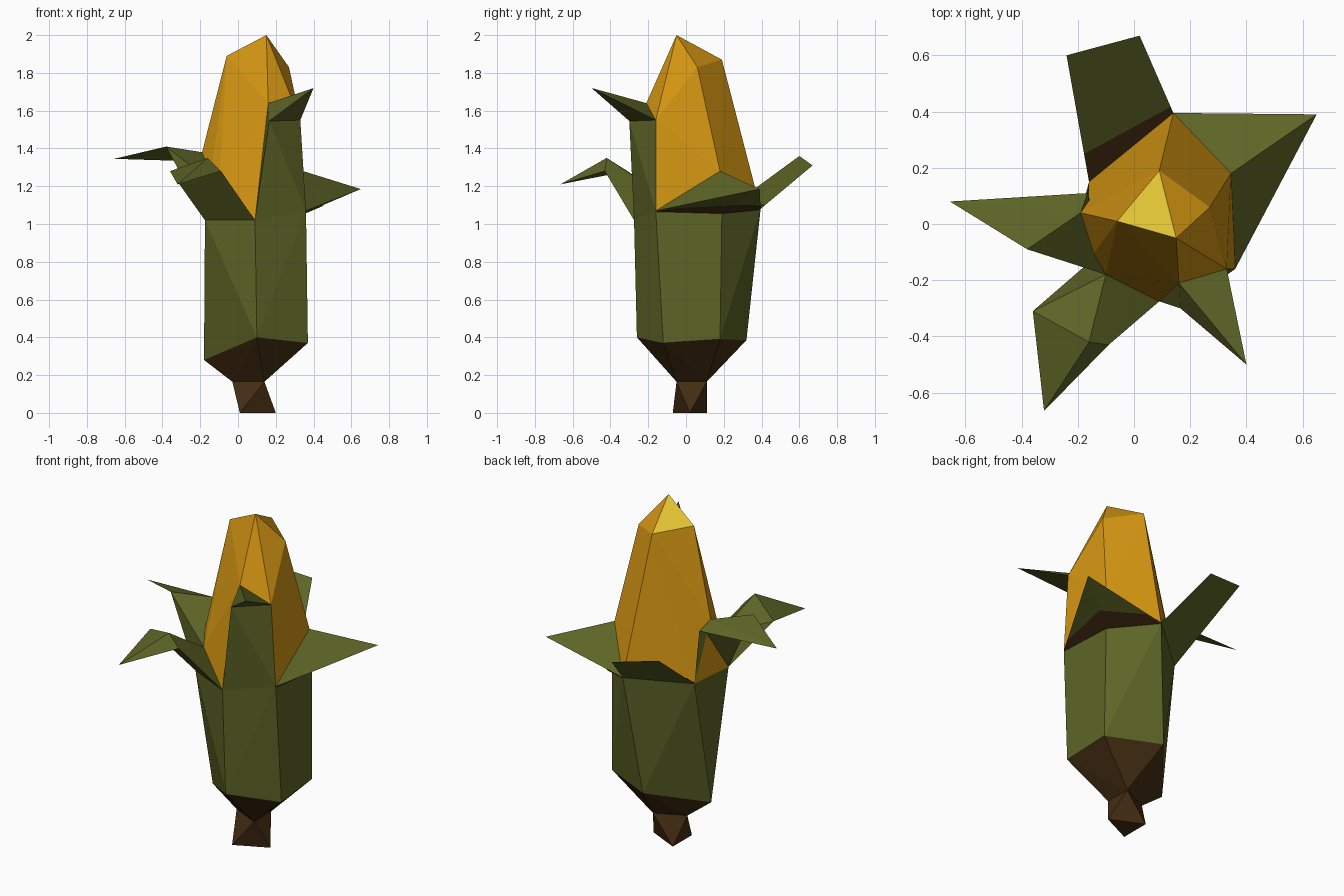
import bpy, bmesh
from mathutils import Vector as V

if "Cube" in bpy.data.objects:
    bpy.data.objects.remove(bpy.data.objects["Cube"])


def material(name, rgb):
    m = bpy.data.materials.new(name)
    m.diffuse_color = (*rgb, 1)
    m.use_nodes = True
    m.node_tree.nodes["Principled BSDF"].inputs["Base Color"].default_value = m.diffuse_color
    return m


GREEN = material("husk green", (0.107, 0.127, 0.019))
BROWN = material("dry brown", (0.058, 0.026, 0.006))
ORANGE = material("kernel orange", (0.65, 0.30, 0.006))
YELLOW = material("tip yellow", (0.76, 0.55, 0.035))


def finish(name, bm, mats):
    me = bpy.data.meshes.new(name)
    bm.to_mesh(me)
    bm.free()
    for m in mats:
        me.materials.append(m)
    ob = bpy.data.objects.new(name, me)
    bpy.context.collection.objects.link(ob)
    return ob


def faceted(name, groups, mats, rule=None):
    """One object made of faceted solids, each the hull of a few corners."""
    bm = bmesh.new()
    for pts in groups:
        vs = [bm.verts.new(p) for p in pts]
        r = bmesh.ops.convex_hull(bm, input=vs)
        junk = {v for v in r["geom_interior"] + r["geom_unused"]
                if isinstance(v, bmesh.types.BMVert)}
        bmesh.ops.delete(bm, geom=list(junk), context='VERTS')
    bmesh.ops.recalc_face_normals(bm, faces=bm.faces[:])
    bm.normal_update()
    if rule:
        for f in bm.faces:
            f.material_index = rule(f)
    return finish(name, bm, mats)


def sheet(name, pts, mat, shift=0.0):
    bm = bmesh.new()
    bm.faces.new([bm.verts.new(V(p) + V((0, 0, shift))) for p in pts])
    return finish(name, bm, [mat])


def mix(a, b, t):
    return V(a).lerp(V(b), t)


# Shared corners: stalk, husk bottom ring, husk rim
stalk_low = [(0.01, -0.07, 0), (0.20, 0.02, 0), (0.01, 0.11, 0)]
stalk_top = [(0.14, -0.05, 0.165), (0.14, 0.11, 0.165), (-0.03, 0.03, 0.165)]
ring = [(0.10, -0.26, 0.40), (0.37, -0.12, 0.37), (0.36, 0.18, 0.39),
        (0.06, 0.32, 0.385), (-0.18, 0.02, 0.28)]
front = (0.09, -0.275, 1.02)
right_f = (0.36, -0.16, 1.07)
right_b = (0.355, 0.19, 1.06)
back = (0.14, 0.395, 1.08)
left_b = (-0.16, 0.15, 1.03)
left_f = (-0.175, -0.15, 1.02)
rim = [front, right_f, right_b, back, left_b, left_f]

# Corners where leaves meet the cob
cob_l = (-0.19, 0.04, 1.38)
cob_fl = (-0.10, -0.18, 1.19)
cob_fr = (0.16, -0.21, 1.64)
cob_r = (0.345, 0.18, 1.28)
panel_l, panel_r = (0.165, -0.30, 1.545), (0.33, -0.16, 1.55)

# Stalk, base and husk body
faceted("stalk", [stalk_low + stalk_top], [BROWN])
faceted("husk_base", [stalk_top + ring], [BROWN])
faceted("husk", [ring + rim], [GREEN])

# Cob with one bright facet on top
crown = [(0.15, -0.05, 2.0), (-0.06, 0.01, 1.89), (0.27, 0.06, 1.83), (0.09, 0.19, 1.87)]
faceted("cob", [rim + crown + [cob_l, cob_fl, cob_fr, cob_r, panel_r]], [ORANGE, YELLOW],
        lambda f: int(f.normal.z > 0.78 and f.calc_center_median().z > 1.85))

# Tall front right leaf with a bent tip
tip = (0.40, -0.50, 1.72)
faceted("front_right_leaf", [[front, right_f, panel_l, panel_r, cob_fr],
                             [panel_l, panel_r, cob_fr, tip]], [GREEN])

# Front left leaf, folded down at its tip
fold = [(-0.36, -0.31, 1.28), (-0.09, -0.43, 1.28), (-0.16, -0.42, 1.35)]
faceted("front_left_leaf", [[left_f, front, cob_fl] + fold,
                            fold + [(-0.32, -0.665, 1.21)]], [GREEN])

# Left leaf
side, bend, tip = (-0.165, 0.11, 1.33), (-0.38, -0.09, 1.41), (-0.655, 0.08, 1.345)
faceted("left_leaf", [[left_b, left_f, side, cob_l, cob_fl],
                      [side, left_f, bend, cob_l, cob_fl],
                      [side, bend, tip, cob_l]], [GREEN])

# Right leaf
tip = (0.65, 0.39, 1.185)
faceted("right_leaf", [[right_f, right_b, back, cob_r, tip]], [GREEN])
sheet("right_leaf_stain", [right_f, mix(right_f, tip, 0.15), mix(right_b, tip, 0.35),
                           mix(back, tip, 0.2), back, right_b], BROWN, -0.005)

# Flat back leaf with a dry strip along the cob
t1, t2 = (-0.24, 0.60, 1.36), (0.02, 0.67, 1.31)
sheet("back_leaf", [left_b, back, t2, t1], GREEN)
sheet("back_leaf_stain", [left_b, back, mix(back, t2, 0.08), mix(left_b, t1, 0.22)],
      BROWN, 0.005)
